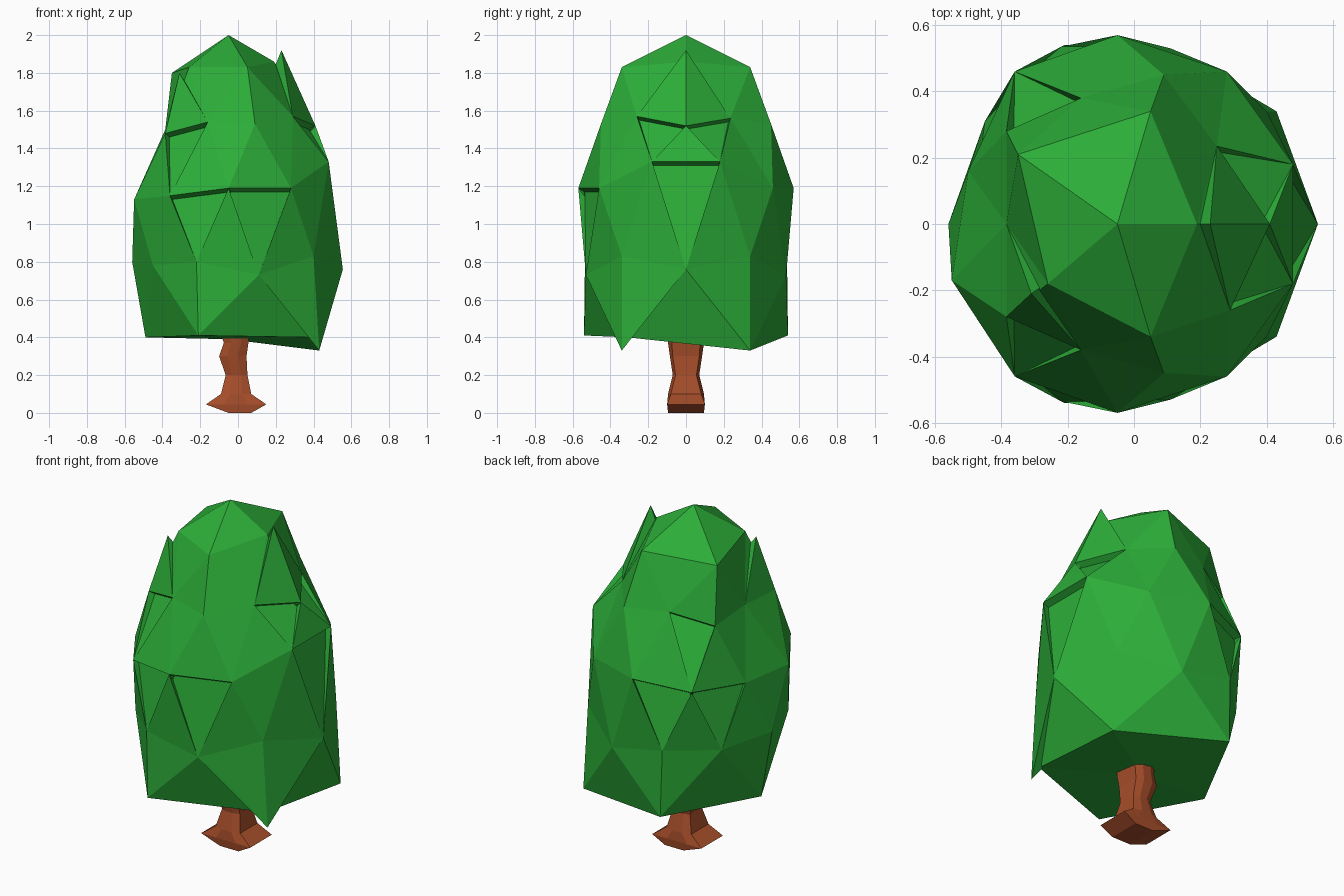
import bpy, bmesh, math
from mathutils import Vector

if "Cube" in bpy.data.objects:
    bpy.data.objects.remove(bpy.data.objects["Cube"])


def material(name, rgb):
    m = bpy.data.materials.new(name)
    m.diffuse_color = (*rgb, 1)
    m.use_nodes = True
    m.node_tree.nodes["Principled BSDF"].inputs["Base Color"].default_value = m.diffuse_color
    return m


def finish(name, bm, mat):
    bmesh.ops.recalc_face_normals(bm, faces=bm.faces)
    me = bpy.data.meshes.new(name)
    bm.to_mesh(me)
    bm.free()
    me.materials.append(mat)
    ob = bpy.data.objects.new(name, me)
    bpy.context.collection.objects.link(ob)
    return ob


def angle(v):
    return math.atan2(v.co.y, v.co.x) % math.tau


def ring(bm, half, front=None):
    """Half ring on the +y side, mirrored to -y; front overrides mirrored points."""
    pts = list(half)
    for i, (x, y, z) in enumerate(half):
        if y > 0:
            x, y, z = (front or {}).get(i, (x, y, z))
            pts.append((x, -y, z))
    return sorted((bm.verts.new(p) for p in pts), key=angle)


def zip_rings(bm, a, b):
    """Triangulate between two rings with different vertex counts."""
    at = lambda r, i: angle(r[i % len(r)]) + math.tau * (i // len(r))
    mid = lambda r, i: at(r, i) + at(r, i + 1)
    i = j = 0
    while i < len(a) or j < len(b):
        A, B = a[i % len(a)], b[j % len(b)]
        if j == len(b) or (i < len(a) and mid(a, i) < mid(b, j)):
            i += 1
            bm.faces.new((A, B, a[i % len(a)]))
        else:
            j += 1
            bm.faces.new((A, B, b[j % len(b)]))


def recess(bm, r, i, depth=.035):
    """Push the top of the face hanging below ring edge i inwards, leaving a slit."""
    a, b = r[i], r[(i + 1) % len(r)]
    edge = bm.edges.get((a, b))
    face = min(edge.link_faces, key=lambda f: f.calc_center_median().z)
    c = next(v for v in face.verts if v not in (a, b))
    bm.faces.remove(face)
    m = (a.co + b.co) / 2
    inward = Vector((-m.x, -m.y, 0)).normalized() * depth
    inward.z = -.02
    a2, b2 = (bm.verts.new(v.co + inward) for v in (a, b))
    for f in [(a2, b2, c), (a, b, b2, a2), (a, a2, c), (b, b2, c)]:
        bm.faces.new(f)


def fan(bm, r, p):
    c = bm.verts.new(p)
    for i, v in enumerate(r):
        bm.faces.new((v, r[(i + 1) % len(r)], c))


def flap(name, base, apex):
    bm = bmesh.new()
    vs = [bm.verts.new(p) for p in base]
    bm.faces.new(vs)
    fan(bm, vs, apex)
    finish(name, bm, green)


green = material("leaf_green", (0.025, 0.42, 0.04))
brown = material("bark_brown", (0.38, 0.075, 0.023))

# Crown: alternating rings of 5 and 10 points
bm = bmesh.new()
rings = [
    ring(bm, [(.43, .34, .33), (-.21, .54, .41), (-.49, 0, .40)], {0: (.40, .31, .40)}),
    ring(bm, [(.555, 0, .76), (.40, .34, .83), (.11, .53, .73), (-.22, .535, .80),
              (-.45, .31, .78), (-.56, 0, .80)]),
    ring(bm, [(.48, .18, 1.33), (.28, .46, 1.19), (-.05, .57, 1.19),
              (-.36, .46, 1.15), (-.50, .16, 1.13)], {4: (-.55, .17, 1.13)}),
    ring(bm, [(.41, 0, 1.52), (.25, .235, 1.56), (.09, .45, 1.53), (-.16, .38, 1.54),
              (-.385, .28, 1.48), (-.385, 0, 1.50)], {1: (.29, .26, 1.57)}),
    ring(bm, [(.19, 0, 1.86), (.05, .34, 1.83), (-.35, .21, 1.80)],
         {2: (-.26, .18, 1.83)}),
]
for a, b in zip(rings, rings[1:]):
    zip_rings(bm, a, b)
fan(bm, rings[-1], (-.05, 0, 2))
fan(bm, rings[0], (-.05, 0, .39))
# Slits under the overhanging leaf layers
for level, edges in ((2, (2, 3, 6, 7, 9)), (3, (0, 3, 6, 9))):
    for i in edges:
        recess(bm, rings[level], i)
finish("crown", bm, green)

# Leaf flaps that stand out from the crown
flap("right_leaf_flap", [(.41, 0, 1.52), (.25, .235, 1.56), (.10, 0, 1.6),
                         (.29, -.26, 1.57)], (.23, 0, 1.92))
flap("left_leaf_flap", [(-.16, -.38, 1.54), (-.385, -.28, 1.48), (-.385, 0, 1.50),
                        (-.15, -.1, 1.55)], (-.31, -.21, 1.80))
flap("low_leaf_flap", [(.11, -.53, .73), (.40, -.34, .83), (.555, 0, .76),
                       (.37, -.28, .42)], (.43, -.34, .33))

# Trunk: levels of x0, x1, half depth at the sides, half depth in the middle, z
bm = bmesh.new()
prev = None
for x0, x1, yi, yo, z in [(-.05, .07, .095, .095, 0), (-.17, .15, .1, .1, .045),
                          (-.09, .07, .08, .095, .10), (-.065, .05, .055, .07, .20),
                          (-.10, .045, .07, .085, .30), (-.075, .055, .075, .095, .37),
                          (-.09, .06, .075, .1, .42)]:
    xa, xb = x0 + .3 * (x1 - x0), x0 + .7 * (x1 - x0)
    cur = [bm.verts.new((x, y, z)) for x, y in
           [(x1, -yi), (x1, yi), (xb, yo), (xa, yo),
            (x0, yi), (x0, -yi), (xa, -yo), (xb, -yo)]]
    if prev:
        for i in range(8):
            k = (i + 1) % 8
            bm.faces.new((prev[i], prev[k], cur[k], cur[i]))
    else:
        bm.faces.new(cur[::-1])
    prev = cur
bm.faces.new(prev)
finish("trunk", bm, brown)
